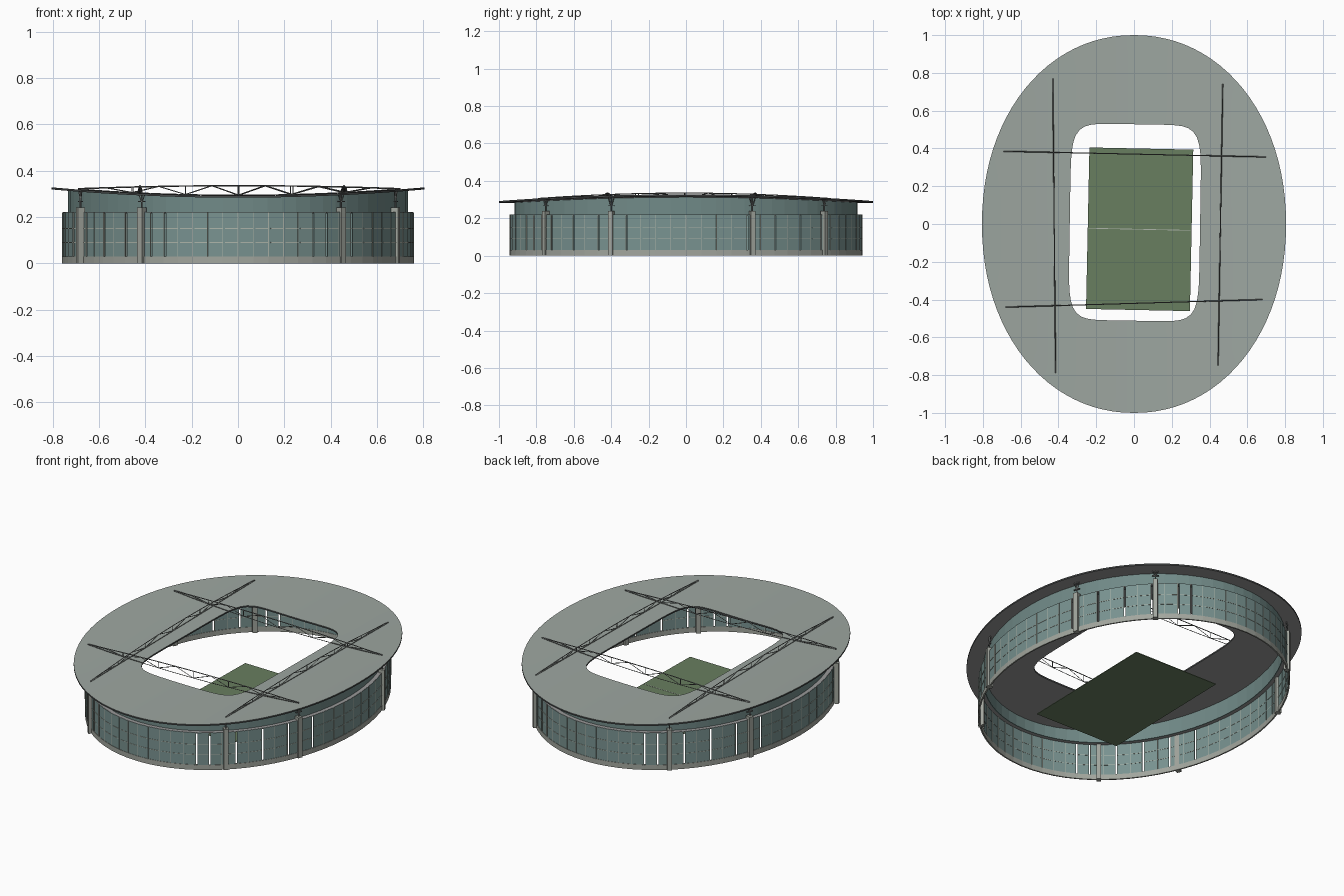
import bpy, bmesh, math
from mathutils import Vector, Matrix

cube = bpy.data.objects.get("Cube")
if cube:
    bpy.data.objects.remove(cube)


def material(name, rgb):
    m = bpy.data.materials.new(name)
    m.use_nodes = True
    m.diffuse_color = (*rgb, 1)
    m.node_tree.nodes["Principled BSDF"].inputs["Base Color"].default_value = (*rgb, 1)
    return m


ROOF = material("roof grey green", (0.34, 0.385, 0.355))
UNDER = material("underside grey", (0.32, 0.32, 0.32))
RIM = material("rim charcoal", (0.06, 0.065, 0.065))
GLASS = material("facade teal", (0.19, 0.29, 0.28))
UPPER = material("upper wall teal", (0.165, 0.255, 0.245))
STONE = material("pale stone", (0.36, 0.38, 0.34))
STEEL = material("truss steel", (0.17, 0.18, 0.175))
GRASS = material("pitch green", (0.14, 0.21, 0.115))
LINE = material("pale line", (0.42, 0.46, 0.40))

WALL = (0.755, 0.94)
INNER = (0.73, 0.915)
SEGMENTS = 72
STEP = math.tau / SEGMENTS


def finish(name, bm, *mats, smooth=False):
    bmesh.ops.recalc_face_normals(bm, faces=bm.faces)
    mesh = bpy.data.meshes.new(name)
    bm.to_mesh(mesh)
    bm.free()
    for m in mats:
        mesh.materials.append(m)
    ob = bpy.data.objects.new(name, mesh)
    bpy.context.collection.objects.link(ob)
    if smooth:
        bpy.ops.object.select_all(action='DESELECT')
        ob.select_set(True)
        bpy.context.view_layer.objects.active = ob
        bpy.ops.object.shade_smooth_by_angle(angle=math.radians(30))
    return ob


def roof_z(x):
    return 0.29 + 0.055 * x * x


def ellipse(axes, t, offset=0.0):
    return Vector(((axes[0] + offset) * math.cos(t), (axes[1] + offset) * math.sin(t), 0))


def arc_panel(bm, axes, t0, t1, low, high, half):
    """Upright slab following the ellipse; high may be a function of x."""
    verts = []
    for t in (t0, t1):
        for off in (-half, half):
            p = ellipse(axes, t, off)
            top = high(p.x) if callable(high) else high
            verts += [bm.verts.new((p.x, p.y, z)) for z in (low, top)]
    a, b, c, d, e, f, g, h = verts
    for quad in ((a, b, f, e), (c, d, h, g), (b, d, h, f), (a, c, g, e),
                 (a, b, d, c), (e, f, h, g)):
        bm.faces.new(quad)


def strut(bm, a, b, radius=0.0028):
    a, b = Vector(a), Vector(b)
    d = b - a
    rot = d.to_track_quat('Z', 'Y').to_matrix().to_4x4()
    bmesh.ops.create_cone(bm, cap_ends=True, segments=4, radius1=radius, radius2=radius,
                          depth=d.length, matrix=Matrix.Translation((a + b) / 2) @ rot)


def box(bm, centre, size, angle=0.0):
    bmesh.ops.create_cube(bm, size=1, matrix=Matrix.Translation(centre)
                          @ Matrix.Rotation(angle, 4, 'Z') @ Matrix.Diagonal((*size, 1)))


# Glazed facade, left open at narrow slits on the four diagonals
slits = set()
for deg in (20, 30, 40, 50, 60, 65):
    for d in (deg, 180 - deg, 180 + deg, 360 - deg):
        slits.add(round(math.radians(d) / STEP))
bm = bmesh.new()
for i in range(SEGMENTS):
    start = i * STEP + (0.012 if i in slits else 0)
    arc_panel(bm, WALL, start, (i + 1) * STEP, 0.03, 0.22, 0.002)
finish("facade_panels", bm, GLASS)

# Slim facade bars: uprights and two horizontal rails
bm = bmesh.new()
for i in range(SEGMENTS):
    t = i * STEP
    arc_panel(bm, WALL, t - 0.002, t + 0.0015, 0.03, 0.22, 0.0035)
    for z in (0.09, 0.15):
        arc_panel(bm, WALL, t + 0.013, t + STEP, z - 0.0015, z + 0.0015, 0.0035)
finish("facade_bars", bm, LINE)

# Plinth, ledge and upper wall
for name, axes, low, high, half, mat in (
        ("plinth", WALL, 0.0, 0.03, 0.004, STONE),
        ("upper_wall", INNER, 0.215, lambda x: roof_z(x) - 0.004, 0.003, UPPER),
        ("ledge", (0.7425, 0.9275), 0.216, 0.221, 0.0135, UNDER)):
    bm = bmesh.new()
    for i in range(SEGMENTS):
        arc_panel(bm, axes, i * STEP, (i + 1) * STEP, low, high, half)
    finish(name, bm, mat)


# Saddle roof between the outer oval and the rounded opening
def outer_edge(t):
    c, s = math.cos(t), math.sin(t)
    k = 2 / 2.08
    return Vector((0.805 * math.copysign(abs(c) ** k, c), math.copysign(abs(s) ** k, s)))


def opening_edge(t):
    p = outer_edge(t).normalized()
    n = 7
    r = ((abs(p.x) / 0.345) ** n + (abs(p.y) / 0.52) ** n) ** (-1 / n)
    return Matrix.Rotation(math.radians(-0.9), 2) @ (p * r) + Vector((0.005, 0.008))


bm = bmesh.new()
RINGS, SIDES = 5, 96
layers = []
for drop in (0.0, 0.009):
    rings = []
    for r in range(RINGS + 1):
        ring = []
        for i in range(SIDES):
            t = math.tau * i / SIDES
            p = opening_edge(t).lerp(outer_edge(t), r / RINGS)
            ring.append(bm.verts.new((p.x, p.y, roof_z(p.x) + 0.002 - drop)))
        rings.append(ring)
    layers.append(rings)


def bridge(one, two, index):
    for i in range(SIDES):
        j = (i + 1) % SIDES
        bm.faces.new((one[i], one[j], two[j], two[i])).material_index = index


for index, rings in enumerate(layers):
    for r in range(RINGS):
        bridge(rings[r], rings[r + 1], index)
for r in (0, RINGS):
    bridge(layers[0][r], layers[1][r], 2)
finish("roof", bm, ROOF, UNDER, RIM, smooth=True)

# Four arched roof trusses, with a column and bracket at each end
spans = {
    "right_truss": ((-0.43, 0.77), (-0.415, -0.79)),
    "left_truss": ((0.47, 0.74), (0.445, -0.75)),
    "back_truss": ((-0.69, 0.385), (0.70, 0.355)),
    "front_truss": ((-0.68, -0.44), (0.68, -0.40)),
}
PANELS = 12
columns, brackets = bmesh.new(), bmesh.new()
for name, ends in spans.items():
    a, b = Vector(ends[0]), Vector(ends[1])
    bm = bmesh.new()
    top, low = [], []
    for i in range(PANELS + 1):
        u = i / PANELS
        p = a.lerp(b, u)
        base = roof_z(p.x) + 0.004
        crown = roof_z(a.x) + 0.006
        arch = 1 - (2 * u - 1) ** 2
        low.append(Vector((p.x, p.y, base)))
        top.append(Vector((p.x, p.y, crown + (0.335 - crown) * arch)))
    for i in range(PANELS):
        strut(bm, top[i], top[i + 1])
        strut(bm, low[i], low[i + 1], 0.002)
        pair = (low[i], top[i + 1]) if i % 2 == 0 else (top[i], low[i + 1])
        strut(bm, *pair, 0.002)
        if i % 2 == 0 and i:
            strut(bm, low[i], top[i], 0.002)
    finish(name, bm, STEEL)
    for x, y in ends:
        angle = math.atan2(y / WALL[1] ** 2, x / WALL[0] ** 2)
        out = Vector((math.cos(angle), math.sin(angle), 0))
        side = Vector((-out.y, out.x, 0)) * 0.018
        box(columns, (x, y, 0.12), (0.032, 0.026, 0.24), angle)
        head = Vector((x, y, 0.24))
        peak = Vector((x, y, roof_z(x)))
        strut(brackets, head, peak, 0.004)
        for s in (-1, 1):
            strut(brackets, head + Vector((0, 0, 0.02)), peak + s * side, 0.0025)
        box(brackets, head + Vector((0, 0, 0.027)), (0.008, 0.036, 0.005), angle)
finish("columns", columns, STONE)
finish("column_brackets", brackets, STEEL)

# Pitch with its halfway line
TURN = math.radians(-1.2)
bm = bmesh.new()
box(bm, (0.03, -0.028, 0.003), (0.55, 0.855, 0.004), TURN)
finish("pitch", bm, GRASS)
bm = bmesh.new()
box(bm, (0.03, -0.028, 0.0055), (0.54, 0.004, 0.001), TURN)
finish("halfway_line", bm, LINE)
